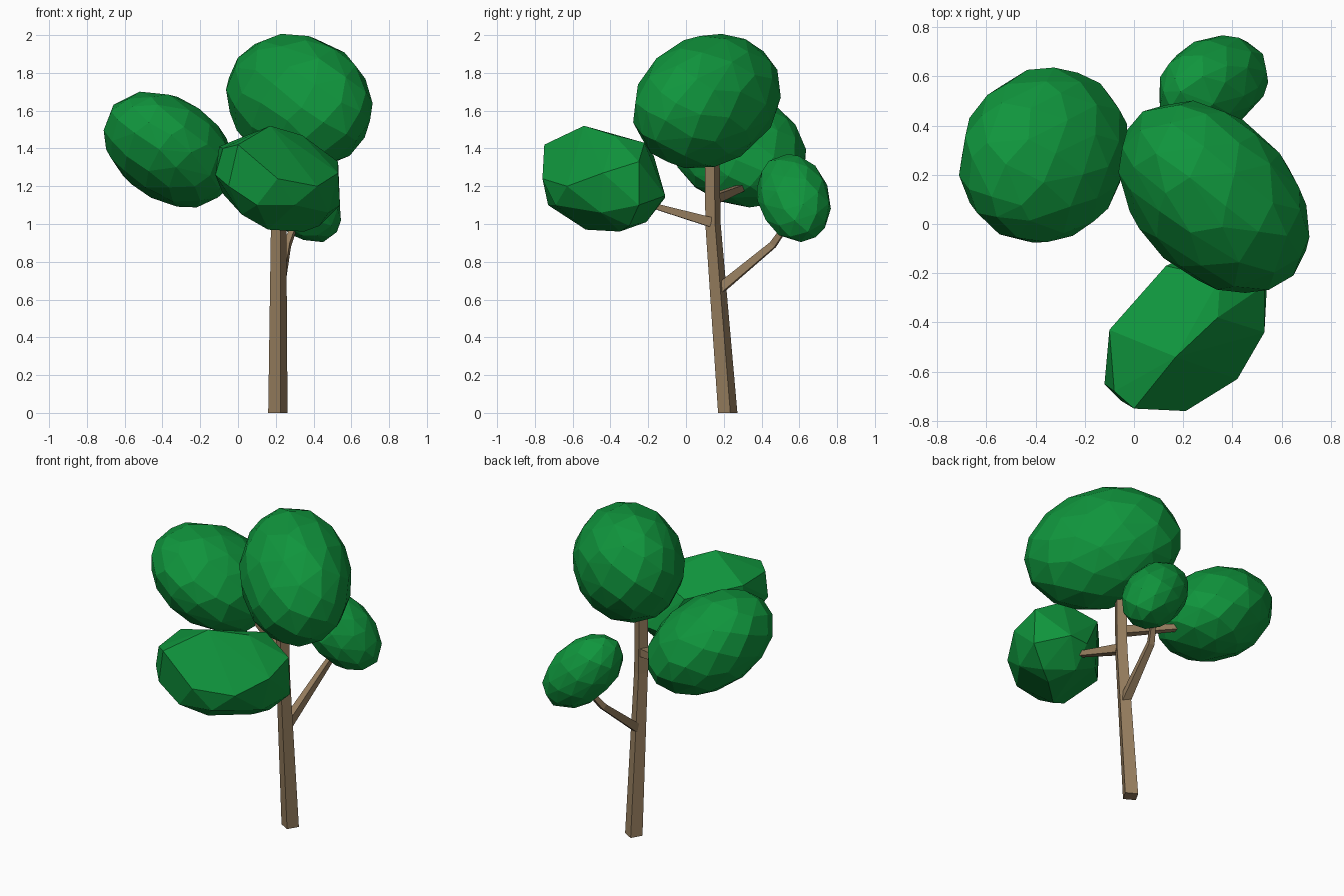
import bpy, bmesh, math, random
from mathutils import Vector, Matrix

random.seed(4)
cube = bpy.data.objects.get("Cube")
if cube:
    bpy.data.objects.remove(cube, do_unlink=True)


def material(name, rgb):
    mat = bpy.data.materials.new(name)
    mat.use_nodes = True
    color = (*rgb, 1)
    mat.diffuse_color = color
    mat.node_tree.nodes["Principled BSDF"].inputs["Base Color"].default_value = color
    return mat


leaf_green = material("leaf green", (0.005, 0.3, 0.046))
bark_brown = material("bark brown", (0.31, 0.21, 0.115))


def finish(name, bm, mat):
    bmesh.ops.recalc_face_normals(bm, faces=bm.faces)
    mesh = bpy.data.meshes.new(name)
    bm.to_mesh(mesh)
    bm.free()
    mesh.materials.append(mat)
    obj = bpy.data.objects.new(name, mesh)
    bpy.context.collection.objects.link(obj)
    return obj


def hull(name, points):
    """Faceted foliage clump wrapped around points."""
    bm = bmesh.new()
    for p in points:
        bm.verts.new(p)
    result = bmesh.ops.convex_hull(bm, input=bm.verts)
    loose = [v for v in bm.verts if not v.link_faces]
    bmesh.ops.delete(bm, geom=loose, context='VERTS')
    bmesh.ops.dissolve_limit(bm, angle_limit=math.radians(4),
                             verts=bm.verts, edges=bm.edges)
    return finish(name, bm, leaf_green)


def crown(name, center, half, lean, count):
    """Leaning ellipsoid; lean holds the xy, xz and yz shear terms."""
    (hx, hy, hz), (xy, xz, yz) = half, lean
    a, b, c = hx, xy / hx, xz / hx
    d = math.sqrt(hy * hy - b * b)
    e = (yz - b * c) / d
    f = math.sqrt(hz * hz - c * c - e * e)
    shape = Matrix(((a, 0, 0), (b, d, 0), (c, e, f)))
    golden = math.pi * (3 - math.sqrt(5))
    points = []
    for i in range(count):
        z = 1 - 2 * (i + 0.5) / count
        r = math.sqrt(1 - z * z)
        p = Vector((r * math.cos(i * golden), r * math.sin(i * golden), z))
        p += Vector([random.uniform(-0.07, 0.07) for _ in range(3)])
        points.append(Vector(center) + shape @ p.normalized() * 1.015)
    return hull(name, points)


def limb(name, path, axis, roll):
    """Square tapered limb through (x, y, z, radius) stations."""
    turn = Vector(axis).to_track_quat('Z', 'Y')
    bm = bmesh.new()
    rings = []
    for x, y, z, r in path:
        ring = []
        for k in range(4):
            t = roll + k * math.pi / 2
            offset = turn @ Vector((r * math.cos(t), r * math.sin(t), 0))
            ring.append(bm.verts.new(Vector((x, y, z)) + offset))
        rings.append(ring)
    for low, high in zip(rings, rings[1:]):
        for k in range(4):
            n = (k + 1) % 4
            bm.faces.new((low[k], low[n], high[n], high[k]))
    bm.faces.new(rings[0])
    bm.faces.new(rings[-1])
    return finish(name, bm, bark_brown)


# Trunk, leaning forward and then rising straight
limb("trunk", [(0.211, 0.221, 0, 0.053), (0.215, 0.143, 1, 0.042),
               (0.215, 0.138, 1.42, 0.04)], (0, 0, 1), math.radians(-75))

# Branches
branches = {
    "front_branch": [(0.22, 0.13, 1.01, 0.036), (0.27, -0.22, 1.11, 0.018)],
    "back_branch": [(0.215, 0.17, 0.65, 0.036), (0.26, 0.46, 0.89, 0.025),
                    (0.31, 0.55, 1.02, 0.018)],
    "right_branch": [(0.21, 0.14, 1.13, 0.036), (-0.16, 0.34, 1.21, 0.02)],
}
for name, path in branches.items():
    axis = Vector(path[-1][:3]) - Vector(path[0][:3])
    limb(name, path, axis, math.pi / 4)

# Rounded foliage
crown("top_foliage", (0.325, 0.11, 1.65), (0.385, 0.39, 0.355),
      (-0.05, -0.015, 0.02), 80)
crown("right_foliage", (-0.365, 0.28, 1.395), (0.345, 0.355, 0.305),
      (0.01, -0.032, -0.015), 80)
crown("back_foliage", (0.322, 0.57, 1.138), (0.224, 0.195, 0.234),
      (0.008, -0.022, -0.007), 60)

# Chunky front foliage
hull("front_foliage", [
    (-.1, -.43, 1.41), (.17, -.54, 1.52), (0, -.75, 1.42), (-.08, -.68, 1.4),
    (.21, -.76, 1.24), (-.05, -.72, 1.2), (-.12, -.65, 1.26), (.34, -.38, 1.47),
    (.13, -.17, 1.36), (.35, -.22, 1.43), (.53, -.25, 1.33), (.53, -.44, 1.27),
    (.54, -.25, 1.1), (.38, -.11, 1.15), (.26, -.11, 1.14), (.43, -.3, .99),
    (.35, -.35, .96), (.16, -.53, .97), (.02, -.6, 1.05), (.3, -.69, 1.1),
    (.42, -.63, 1.2), (.09, -.24, 1.1), (-.08, -.42, 1.16), (.48, -.45, 1.06),
    (.26, -.21, 1.01), (.37, -.56, 1.3), (.1, -.73, 1.1)])
